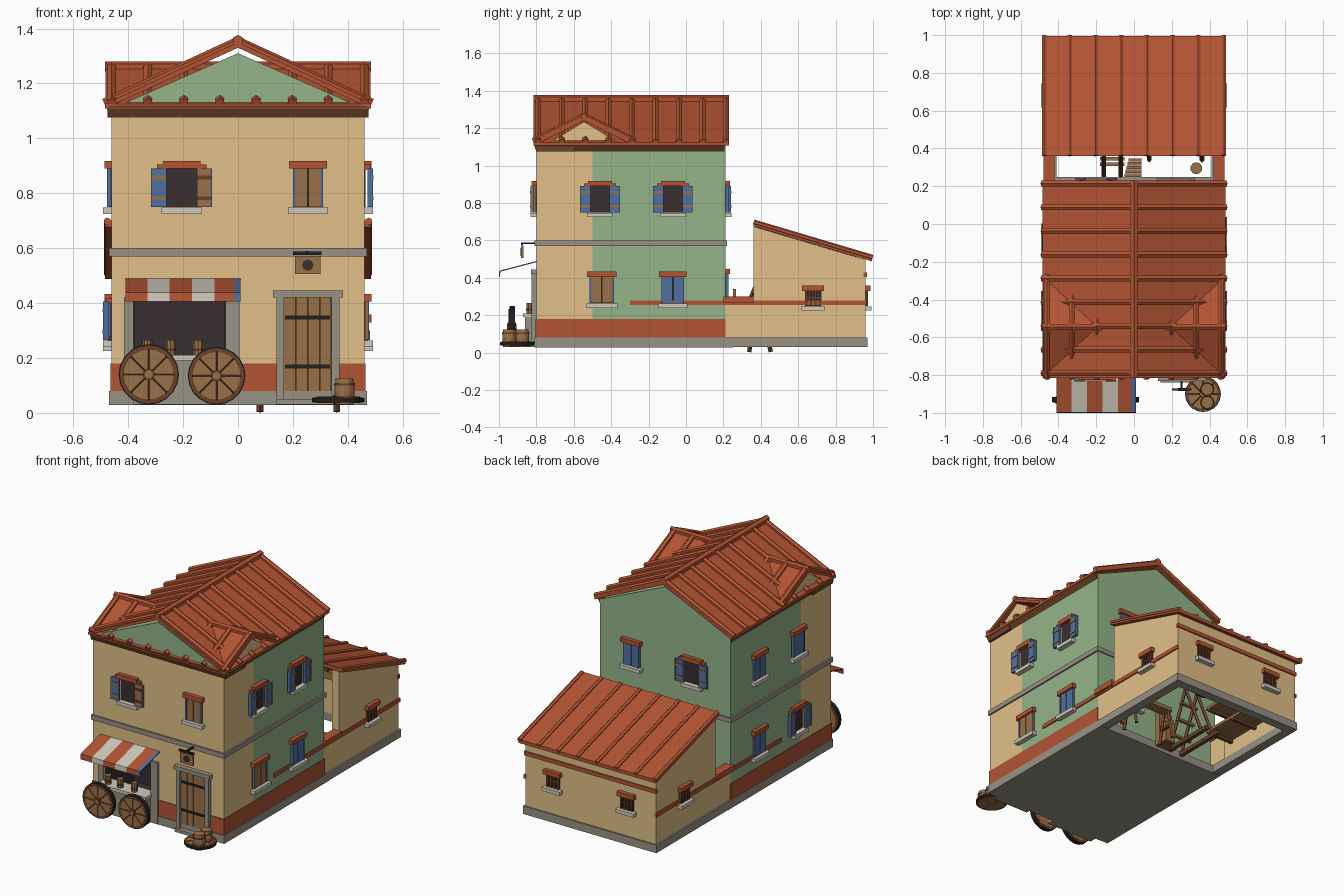
import bpy, bmesh, math
from mathutils import Vector, Matrix

if "Cube" in bpy.data.objects:
    bpy.data.objects.remove(bpy.data.objects["Cube"])

# ---- flat colours (sRGB bytes converted to linear) ----
PALETTE = {"tan": (226, 192, 136), "green": (149, 181, 138), "red": (179, 84, 51),
           "stone": (152, 146, 134), "wood": (154, 113, 72), "dark_wood": (106, 66, 41),
           "interior": (56, 46, 48), "blue": (81, 112, 160), "cream": (207, 202, 188),
           "iron": (34, 30, 29)}
MATS = {}
for key, rgb in PALETTE.items():
    m = bpy.data.materials.new(key)
    m.diffuse_color = [((c / 255 + .055) / 1.055) ** 2.4 for c in rgb] + [1]
    m.use_nodes = True
    m.node_tree.nodes["Principled BSDF"].inputs["Base Color"].default_value = m.diffuse_color
    MATS[key] = m


class Part:
    """Collects simple solids into one named object."""
    def __init__(self, name):
        self.name, self.bm, self.used = name, bmesh.new(), []

    def paint(self, verts, mat):
        if mat not in self.used:
            self.used.append(mat)
        for f in {f for v in verts for f in v.link_faces}:
            f.material_index = self.used.index(mat)

    def box(self, mat, x0, x1, y0, y1, z0, z1):
        M = Matrix.Translation(((x0 + x1) / 2, (y0 + y1) / 2, (z0 + z1) / 2)) @ \
            Matrix.Diagonal((abs(x1 - x0), abs(y1 - y0), abs(z1 - z0), 1))
        self.paint(bmesh.ops.create_cube(self.bm, size=1, matrix=M)["verts"], mat)

    def tube(self, mat, a, b, r, n=8, r2=None):
        a, b = Vector(a), Vector(b)
        M = Matrix.Translation((a + b) / 2) @ (b - a).to_track_quat("Z", "Y").to_matrix().to_4x4()
        self.paint(bmesh.ops.create_cone(self.bm, cap_ends=True, segments=n, radius1=r,
                   radius2=r if r2 is None else r2, depth=(b - a).length, matrix=M)["verts"], mat)

    def prism(self, mat, pts, axis, a, b):
        at = (lambda p, t: (t, p[0], p[1])) if axis == "x" else (lambda p, t: (p[0], t, p[1]))
        lo = [self.bm.verts.new(at(p, a)) for p in pts]
        hi = [self.bm.verts.new(at(p, b)) for p in pts]
        self.bm.faces.new(lo)
        self.bm.faces.new(hi[::-1])
        for i in range(len(pts)):
            j = (i + 1) % len(pts)
            self.bm.faces.new((lo[i], hi[i], hi[j], lo[j]))
        self.paint(lo + hi, mat)

    def done(self, place=None):
        bmesh.ops.recalc_face_normals(self.bm, faces=self.bm.faces[:])
        me = bpy.data.meshes.new(self.name)
        self.bm.to_mesh(me)
        for k in self.used:
            me.materials.append(MATS[k])
        ob = bpy.data.objects.new(self.name, me)
        bpy.context.collection.objects.link(ob)
        if place:
            ob.matrix_world = place


# ---- main house: front room in tan with a shop niche, rear in green ----
p = Part("front_walls")
p.box("tan", -.46, -.38, -.8, -.5, .03, 1.08)
p.box("tan", -.045, .46, -.8, -.5, .03, 1.08)
p.box("tan", -.38, -.045, -.8, -.5, .42, 1.08)
p.prism("tan", [(-.8, 1.08), (-.29, 1.08), (-.545, 1.235)], "x", -.462, .462)
p.done()
p = Part("rear_walls")
p.prism("green", [(-.46, .03), (.46, .03), (.46, 1.108), (0, 1.31), (-.46, 1.108)], "y", -.5, .21)
p.prism("green", [(-.455, 1.11), (.455, 1.11), (0, 1.31)], "y", -.802, -.5)
p.done()
p = Part("shop_niche")
p.box("interior", -.38, -.045, -.51, -.5, .03, .42)
p.box("interior", -.38, -.375, -.79, -.5, .08, .42)
p.box("interior", -.05, -.045, -.79, -.5, .08, .42)
p.box("interior", -.38, -.045, -.79, -.5, .415, .42)
p.box("interior", -.38, -.045, -.79, -.5, .08, .09)
p.done()
p = Part("base_plinth")
p.box("stone", -.47, .47, -.81, .25, .028, .08)
for s in (-1, 1):
    p.box("stone", s * .41, s * .47, .25, .97, .03, .08)
p.box("stone", -.47, .47, .91, .97, .03, .08)
p.done()
p = Part("red_skirting")
for s in (-1, 1):
    p.box("red", s * .455, s * .465, -.805, .212, .08, .18)
    p.box("red", s * .455, s * .468, -.3, .965, .255, .28)
p.box("red", -.46, -.41, -.805, -.79, .08, .18)
p.box("red", 0, .46, -.805, -.79, .08, .18)
p.box("red", -.465, .465, .95, .968, .405, .43)
p.done()
p = Part("string_course")
p.box("stone", -.47, .47, -.81, .218, .57, .6)
p.done()
p = Part("cornice")
p.prism("dark_wood", [(-.46, 1.075), (.46, 1.075), (.484, 1.12), (-.484, 1.12)], "y", -.8, .205)
p.prism("dark_wood", [(-.8, 1.075), (-.815, 1.118), (-.6, 1.118), (-.6, 1.075)], "x", -.475, .475)
p.done()

# ---- crossing tiled roofs ----
p = Part("main_roof")
q = Part("cross_roof")
for s in (-1, 1):
    p.prism("red", [(0, 1.35), (s * .485, 1.125), (s * .485, 1.108), (0, 1.33)], "y", -.815, .23)
    for i in range(9):
        y = -.79 + .1255 * i
        p.tube("red", (0, y, 1.352), (s * .487, y, 1.127), .018, 6)
    e = -.545 + s * .268
    q.prism("red", [(-.545, 1.26), (e, 1.125), (e, 1.108), (-.545, 1.24)], "x", -.482, .482)
    for i in range(8):
        x = -.46 + .1314 * i
        q.tube("red", (x, -.545, 1.262), (x, e + s * .004, 1.13), .018, 6)
p.tube("red", (0, -.815, 1.355), (0, .23, 1.355), .022, 6)
q.tube("red", (-.485, -.545, 1.262), (.485, -.545, 1.262), .018, 6)
p.done()
q.done()

# ---- rear shed and yard walls ----
p = Part("shed_walls")
for s in (-1, 1):
    p.prism("tan", [(.36, .08), (.96, .08), (.96, .497), (.36, .675)], "x", s * .41, s * .46)
    p.box("tan", s * .425, s * .46, .21, .36, .08, .27)
    p.box("red", s * .42, s * .48, .2, .362, .265, .3)
p.box("tan", -.46, .46, .91, .96, .08, .497)
p.done()
p = Part("shed_roof")
p.prism("red", [(.36, .7), (.995, .511), (.995, .488), (.36, .677)], "x", -.485, .485)
for i in range(8):
    x = -.476 + .136 * i
    p.tube("red", (x, .362, .698), (x, .998, .509), .014, 6)
p.done()
p = Part("shed_rafters")
for i in range(7):
    x = -.36 + .12 * i
    p.prism("dark_wood", [(.37, .674), (.91, .513), (.91, .483), (.37, .644)], "x", x - .012, x + .012)
p.box("wood", -.41, .41, .37, .4, .6, .645)
p.box("wood", -.41, .41, .64, .67, .53, .565)
p.done()


# ---- windows: local x along the wall, -y outward, z from the sill ----
def window(name, pos, deg, kind, left="blue", right="blue", w=.11, h=.14):
    p = Part(name)
    p.box("cream", -w / 2 - .018, w / 2 + .018, -.032, 0, -.025, -.002)
    p.box("red", -w / 2 - .014, w / 2 + .014, -.026, 0, h, h + .028)
    p.box("interior", -w / 2, w / 2, -.005, 0, 0, h)
    if kind == "bars":
        for i in range(4):
            x = -w / 2 + .008 + i * (w - .016) / 3
            p.box("dark_wood", x - .006, x + .006, -.014, -.004, 0, h)
        p.box("dark_wood", -w / 2, w / 2, -.011, -.004, h * .5, h * .5 + .008)
    else:
        for s, col in ((-1, left), (1, right)):
            if kind == "open":
                x0, x1 = s * w / 2, s * (w / 2 + .056)
                p.box(col, x0, x1, -.028, -.014, 0, h)
                p.box("blue", x1 - s * .006, x1, -.031, -.012, 0, h)
                p.box("red", x0, s * (w / 2 + .035), -.022, 0, h - .004, h + .014)
                for z in (.025, h - .04):
                    p.box("wood" if col == "blue" else "dark_wood", x0, x1, -.033, -.027, z, z + .014)
            else:
                x0, x1 = s * .002, s * w / 2
                p.box(col, x0, x1, -.014, -.002, 0, h)
                p.box("blue", x1 - s * .009, x1, -.017, -.002, 0, h)
    p.done(Matrix.Translation(pos) @ Matrix.Rotation(math.radians(deg), 4, "Z"))


window("front_window_open", (-.205, -.8, .75), 0, "open", "blue", "wood")
window("front_window_closed", (.255, -.8, .75), 0, "closed", "wood", "wood")
window("right_upper_window_1", (.46, -.46, .75), 90, "open", w=.1)
window("right_upper_window_2", (.46, -.07, .75), 90, "open", w=.1)
window("right_lower_window_1", (.46, -.45, .265), 90, "closed", "wood", "wood", w=.13)
window("right_lower_window_2", (.46, -.07, .265), 90, "closed", w=.12)
window("left_upper_window_1", (-.46, -.46, .75), -90, "closed")
window("left_upper_window_2", (-.46, -.07, .75), -90, "closed")
window("left_lower_window_1", (-.46, -.46, .265), -90, "open", w=.1)
window("left_lower_window_2", (-.46, -.07, .265), -90, "closed")
window("back_window_open", (-.2, .21, .75), 180, "open")
window("back_window_closed", (.23, .21, .75), 180, "closed")
window("back_lower_window", (.22, .21, .28), 180, "closed", w=.17)
for n, pos, deg in (("right", (.46, .68, .25), 90), ("left", (-.46, .68, .25), -90),
                    ("back_1", (.26, .96, .25), 180), ("back_2", (-.26, .96, .25), 180)):
    window("shed_window_" + n, pos, deg, "bars", w=.09, h=.08)

# ---- front door with straps and step ----
p = Part("front_door")
p.box("stone", .14, .167, -.825, -.79, .03, .42)
p.box("stone", .34, .37, -.825, -.79, .03, .42)
p.box("stone", .128, .382, -.83, -.79, .42, .445)
for i in range(4):
    x = .168 + i * .0435
    p.box("wood", x, x + .041, -.812, -.79, .08, .42)
p.box("dark_wood", .167, .34, -.806, -.79, .08, .42)
for z in (.162, .34):
    p.box("iron", .172, .335, -.817, -.81, z, z + .014)
p.box("stone", .14, .4, -.84, -.8, .03, .05)
p.done()

# ---- shop counter, cups and striped awning ----
p = Part("shop_counter")
p.box("stone", -.415, -.38, -.815, -.78, .03, .42)
p.box("stone", -.045, .005, -.815, -.78, .03, .42)
p.box("stone", -.38, -.045, -.86, -.77, .03, .19)
p.box("cream", -.385, -.04, -.872, -.77, .19, .21)
for x in (-.33, -.245, -.145):
    p.tube("wood", (x, -.835, .21), (x, -.835, .265), .019, 10)
    p.tube("dark_wood", (x, -.835, .225), (x, -.835, .235), .021, 10)
p.done()
p = Part("awning")
edges = [-.41, -.33, -.25, -.167, -.085, -.012, .01]
for i, col in enumerate(("red", "cream", "red", "cream", "red", "blue")):
    p.prism(col, [(-.8, .49), (-.998, .438), (-1, .405), (-.995, .405), (-.992, .433), (-.8, .484)],
            "x", edges[i], edges[i + 1])
p.done()


# ---- wheels, upright by the counter and lying by the door ----
def wheel(name, place, r, t=.013):
    p = Part(name)
    p.tube("iron", (0, -t, 0), (0, t, 0), r, 20)
    p.tube("dark_wood", (0, -t - .002, 0), (0, t + .002, 0), r * .96, 20)
    p.tube("wood", (0, -t - .004, 0), (0, t + .004, 0), r * .83, 20)
    for i in range(8):
        a = i * math.pi / 4
        p.tube("dark_wood", (0, -t - .003, 0), (r * .84 * math.cos(a), -t - .003, r * .84 * math.sin(a)), .0035, 4)
    p.tube("dark_wood", (0, -t - .012, 0), (0, t + .008, 0), r * .2, 10)
    p.tube("wood", (0, -t - .014, 0), (0, t + .01, 0), r * .13, 10)
    p.done(place)


wheel("left_wheel", Matrix.Translation((-.325, -.93, .14)), .11)
wheel("right_wheel", Matrix.Translation((-.078, -.93, .135)), .105)
wheel("lying_wheel", Matrix.Translation((.365, -.9, .047)) @ Matrix.Rotation(-math.pi / 2, 4, "X"), .095, .007)
wheel("shed_wheel", Matrix.Translation((.2, .87, .16)), .1)
for i, (y, z) in enumerate(((-.945, .125), (-.875, .125))):
    p = Part("small_barrel_%d" % (i + 1))
    p.tube("wood", (.388, y, .03), (.388, y, z / 2 + .015), .032, 12, .037)
    p.tube("wood", (.388, y, z / 2 + .015), (.388, y, z), .037, 12, .032)
    for t in (.055, .1):
        p.tube("dark_wood", (.388, y, t), (.388, y, t + .007), .038, 12)
    p.done()

# ---- hanging sign ----
p = Part("hanging_sign")
p.box("iron", .246, .256, -.88, -.8, .58, .59)
p.box("iron", .2, .305, -.882, -.872, .575, .588)
p.box("wood", .208, .3, -.882, -.87, .505, .572)
p.tube("interior", (.254, -.885, .538), (.254, -.868, .538), .021, 8)
p.done()

# ---- workshop things in the yard and shed ----
p = Part("workbench")
p.box("wood", .06, .38, .36, .43, .2, .225)
for x in (.08, .36):
    for s in (-1, 1):
        p.tube("dark_wood", (x, .395 + s * .02, .2), (x, .395 + s * .058, .004), .012, 4)
    p.box("dark_wood", x - .01, x + .01, .355, .435, .09, .105)
p.done()
p = Part("lumber_stack")
for i in range(5):
    p.box("wood", -.05 + .005 * i, .04, .25 + .02 * i, .268 + .02 * i, .05, .34 - .04 * i)
for x in (-.16, -.07):
    p.box("dark_wood", x - .012, x + .012, .25, .6, .05, .075)
    p.tube("dark_wood", (x, .25, .06), (x, .4, .42), .012, 4)
    p.tube("dark_wood", (x, .55, .06), (x, .4, .42), .012, 4)
for z in (.12, .22, .32):
    p.box("wood", -.18, -.05, .27 + z * .3, .29 + z * .3, z, z + .015)
p.done()
p = Part("wall_shelves")
for z in (.17, .33, .48):
    for i in range(4):
        p.box("wood", -.405 + .045 * i, -.365 + .045 * i, .4, .88, z, z + .018)
    for y in (.42, .64, .85):
        p.box("dark_wood", -.41, -.23, y, y + .02, z - .018, z)
p.done()
p = Part("jar")
p.tube("wood", (.33, .295, .08), (.33, .295, .25), .022, 10, .032)
p.done()
